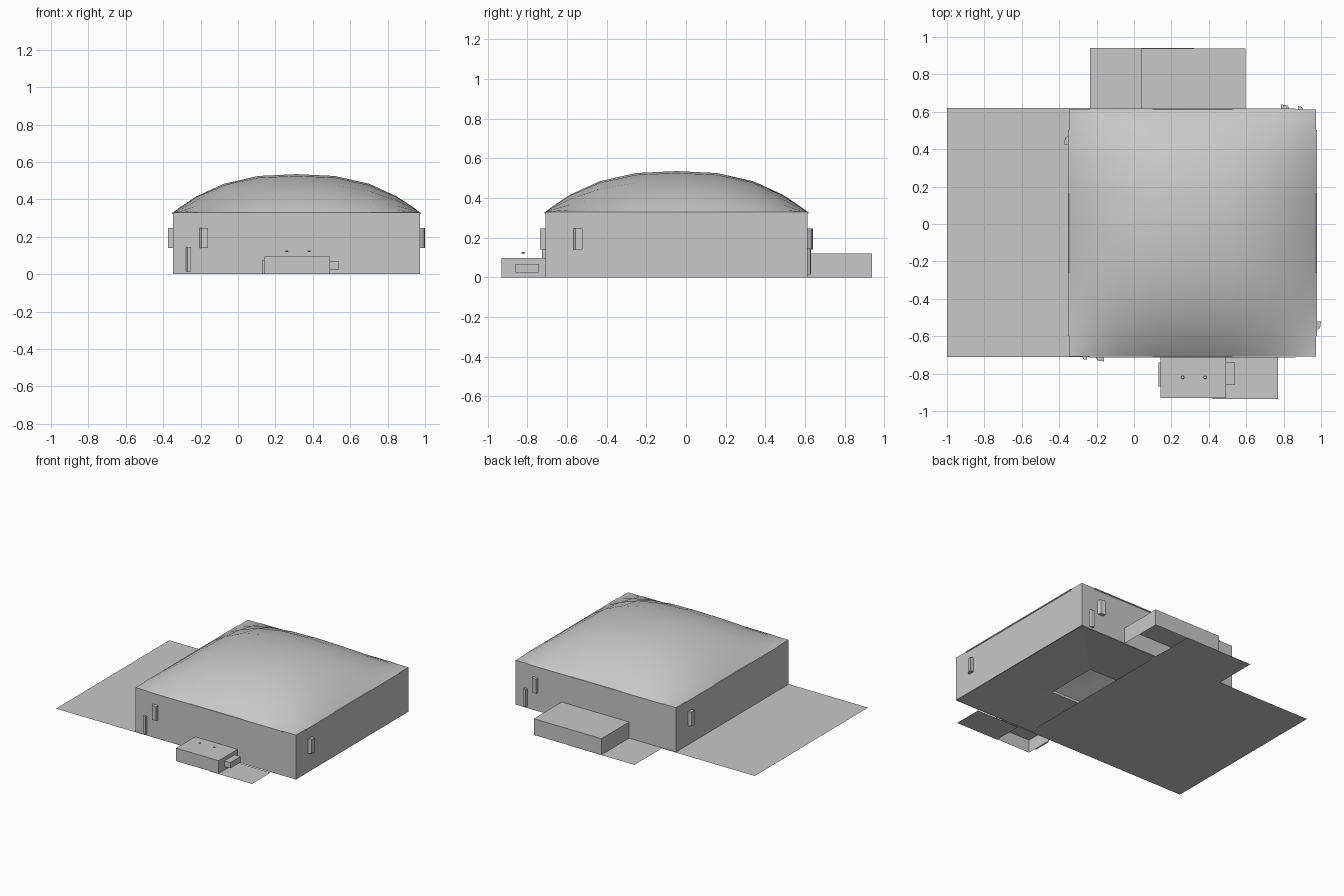
import bpy, bmesh, math
from mathutils import Matrix, Vector

cube = bpy.data.objects.get("Cube")
if cube:
    bpy.data.objects.remove(cube)

grey = bpy.data.materials.new("light_grey")
grey.use_nodes = True
colour = (0.58, 0.58, 0.58, 1)
grey.diffuse_color = colour
grey.node_tree.nodes["Principled BSDF"].inputs["Base Color"].default_value = colour

CX, CY, HALF, WALL = 0.313, -0.048, 0.66, 0.33


def finish(name, bm, smooth=False):
    bmesh.ops.recalc_face_normals(bm, faces=bm.faces)
    mesh = bpy.data.meshes.new(name)
    bm.to_mesh(mesh)
    bm.free()
    mesh.materials.append(grey)
    for p in mesh.polygons:
        p.use_smooth = smooth
    obj = bpy.data.objects.new(name, mesh)
    bpy.context.collection.objects.link(obj)
    return obj


def box(name, x, y, z, drop=()):
    """Box between limits; faces whose normal z is listed in drop are left open."""
    bm = bmesh.new()
    bmesh.ops.create_cube(bm, size=1)
    bm.normal_update()
    gone = [f for f in bm.faces if round(f.normal.z) in drop]
    bmesh.ops.delete(bm, geom=gone, context='FACES_ONLY')
    for v in bm.verts:
        v.co = [lim[0] if c < 0 else lim[1] for c, lim in zip(v.co, (x, y, z))]
    return finish(name, bm)


def sheet(name, x, y, z=0.0):
    bm = bmesh.new()
    bm.faces.new([bm.verts.new((a, b, z)) for a, b in
                  ((x[0], y[0]), (x[1], y[0]), (x[1], y[1]), (x[0], y[1]))])
    # Single flat face pointing up
    obj = finish(name, bm)
    if obj.data.polygons[0].normal.z < 0:
        obj.data.flip_normals()
    return obj


def wedge(name, x, width, depth, z, quarter):
    """Slanted wall fixture, turned by quarter turns around the hall."""
    turn = Matrix.Translation((CX, CY, 0)) @ Matrix.Rotation(quarter * math.pi / 2, 4, 'Z')
    outline = [(0, 0), (width, 0), (width, -depth), (width * 0.25, -depth * 0.8)]
    bm = bmesh.new()
    face = bm.faces.new([bm.verts.new(turn @ Vector((x + a, b - HALF, z[0])))
                         for a, b in outline])
    top = bmesh.ops.extrude_face_region(bm, geom=[face])["geom"]
    for v in top:
        if isinstance(v, bmesh.types.BMVert):
            v.co.z = z[1]
    return finish(name, bm)


# Hall walls, open above and below
hall_x, hall_y = (CX - HALF, CX + HALF), (CY - HALF, CY + HALF)
box("hall_walls", hall_x, hall_y, (0, WALL), drop=(-1, 1))

# Pillow-shaped roof with straight eaves
N, RISE = 10, 0.205
steps = [math.sin(math.pi * (i / N - 0.5)) for i in range(N + 1)]
swell = lambda t: 1 - abs(t) ** 2.6
bm = bmesh.new()
grid = [[bm.verts.new((CX + u * HALF, CY + v * HALF, WALL + RISE * swell(u) * swell(v)))
         for v in steps] for u in steps]
for i in range(N):
    for j in range(N):
        bm.faces.new((grid[i][j], grid[i + 1][j], grid[i + 1][j + 1], grid[i][j + 1]))
roof = finish("domed_roof", bm, smooth=True)
if sum(p.normal.z for p in roof.data.polygons) < 0:
    roof.data.flip_normals()

# Interior stands: underside, then stepped rows rising to the walls
rings = [(HALF - 0.004, 0.002), (0.2, 0.03)]
ROWS = 7
for i in range(ROWS):
    r, z = 0.2 + 0.06 * i, 0.05 + 0.03 * i
    rings += [(r, z), (r + 0.06, z)]
bm = bmesh.new()
loops = [[bm.verts.new((CX + sx * r, CY + sy * r, z))
          for sx, sy in ((-1, -1), (1, -1), (1, 1), (-1, 1))] for r, z in rings]
for a, b in zip(loops, loops[1:]):
    for k in range(4):
        m = (k + 1) % 4
        bm.faces.new((a[k], a[m], b[m], b[k]))
finish("interior_stands", bm)

# Ground slabs
sheet("main_ground", (-1, 0.32), (-0.71, 0.62))
sheet("back_ground", (-0.235, 0.32), (0.62, 0.94))
sheet("front_ground", (0.42, 0.77), (-0.935, -0.715))

# Annexes
box("back_annex", (0.04, 0.595), (0.605, 0.937), (0, 0.12), drop=(-1,))
box("front_annex", (0.143, 0.492), (-0.93, -0.708), (0, 0.096), drop=(-1,))
box("annex_side_door", (0.132, 0.143), (-0.87, -0.74), (0, 0.075))
box("annex_side_window", (0.492, 0.54), (-0.86, -0.74), (0.025, 0.068))

# Small lamps above the front annex
for i, x in enumerate((0.26, 0.38)):
    bm = bmesh.new()
    bmesh.ops.create_uvsphere(bm, u_segments=8, v_segments=6, radius=0.009)
    bmesh.ops.scale(bm, vec=(1, 1, 0.5), verts=bm.verts)
    bmesh.ops.translate(bm, vec=(x, -0.82, 0.123), verts=bm.verts)
    finish(f"annex_lamp_{i + 1}", bm, smooth=True)

# Wall fixtures on all four sides, doors on front and back
for q, side in enumerate(("front", "left", "back", "right")):
    wedge(f"{side}_wall_light", -0.52, 0.046, 0.027, (0.14, 0.247), q)
    if q % 2 == 0:
        wedge(f"{side}_door", -0.59, 0.026, 0.018, (0.015, 0.145), q)
    # Thin trim under the eaves
    trim = box(f"{side}_eave_trim", (-0.55, 0.55), (-HALF - 0.005, -HALF), (WALL - 0.008, WALL))
    trim.matrix_world = (Matrix.Translation((CX, CY, 0))
                         @ Matrix.Rotation(q * math.pi / 2, 4, 'Z'))
